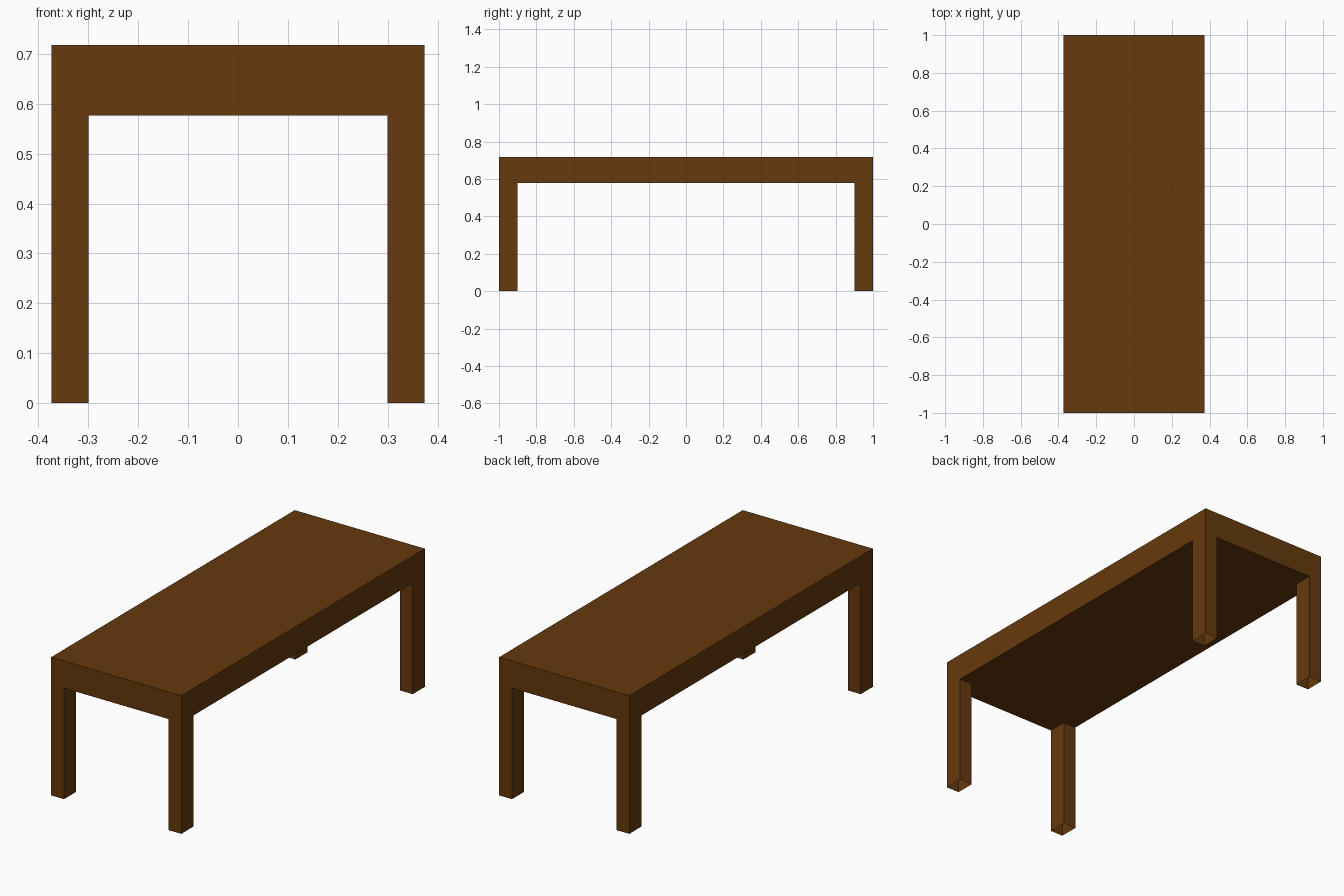
import bpy, bmesh
from mathutils import Vector

if "Cube" in bpy.data.objects:
    bpy.data.objects.remove(bpy.data.objects["Cube"])

HX, HY = 0.374, 1.0          # half width, half length
IX, IY = 0.30, 0.90          # inner faces of the legs
Z_UNDER, Z_TOP = 0.577, 0.718

wood = bpy.data.materials.new("dark brown wood")
wood.diffuse_color = (0.133, 0.041, 0.004, 1)
wood.use_nodes = True
wood.node_tree.nodes["Principled BSDF"].inputs["Base Color"].default_value = wood.diffuse_color


def box(bm, lo, hi):
    """Axis-aligned box between two corners."""
    verts = bmesh.ops.create_cube(bm, size=1)["verts"]
    for v in verts:
        v.co = Vector([lo[i] + (v.co[i] + 0.5) * (hi[i] - lo[i]) for i in range(3)])


def finish(bm, name):
    bm.normal_update()
    mesh = bpy.data.meshes.new(name)
    bm.to_mesh(mesh)
    bm.free()
    mesh.materials.append(wood)
    obj = bpy.data.objects.new(name, mesh)
    bpy.context.collection.objects.link(obj)


# Thick tabletop, its underside open where the hollow legs join
bm = bmesh.new()
box(bm, (-HX, -HY, Z_UNDER), (HX, HY, Z_TOP))
for co, no in (((IX, 0, 0), (1, 0, 0)), ((-IX, 0, 0), (1, 0, 0)),
               ((0, IY, 0), (0, 1, 0)), ((0, -IY, 0), (0, 1, 0))):
    bmesh.ops.bisect_plane(bm, geom=bm.verts[:] + bm.edges[:] + bm.faces[:],
                           plane_co=co, plane_no=no)
bm.normal_update()
corners = [f for f in bm.faces if f.normal.z < -0.5
           and abs(f.calc_center_median().x) > IX
           and abs(f.calc_center_median().y) > IY]
bmesh.ops.delete(bm, geom=corners, context='FACES')
finish(bm, "tabletop")

# Four hollow square legs, open at both ends
for sy, end in ((-1, "front"), (1, "back")):
    for sx, side in ((-1, "left"), (1, "right")):
        xs = sorted((sx * IX, sx * HX))
        ys = sorted((sy * IY, sy * HY))
        bm = bmesh.new()
        box(bm, (xs[0], ys[0], 0), (xs[1], ys[1], Z_UNDER))
        bm.normal_update()
        ends = [f for f in bm.faces if abs(f.normal.z) > 0.5]
        bmesh.ops.delete(bm, geom=ends, context='FACES')
        finish(bm, f"{end}_{side}_leg")
